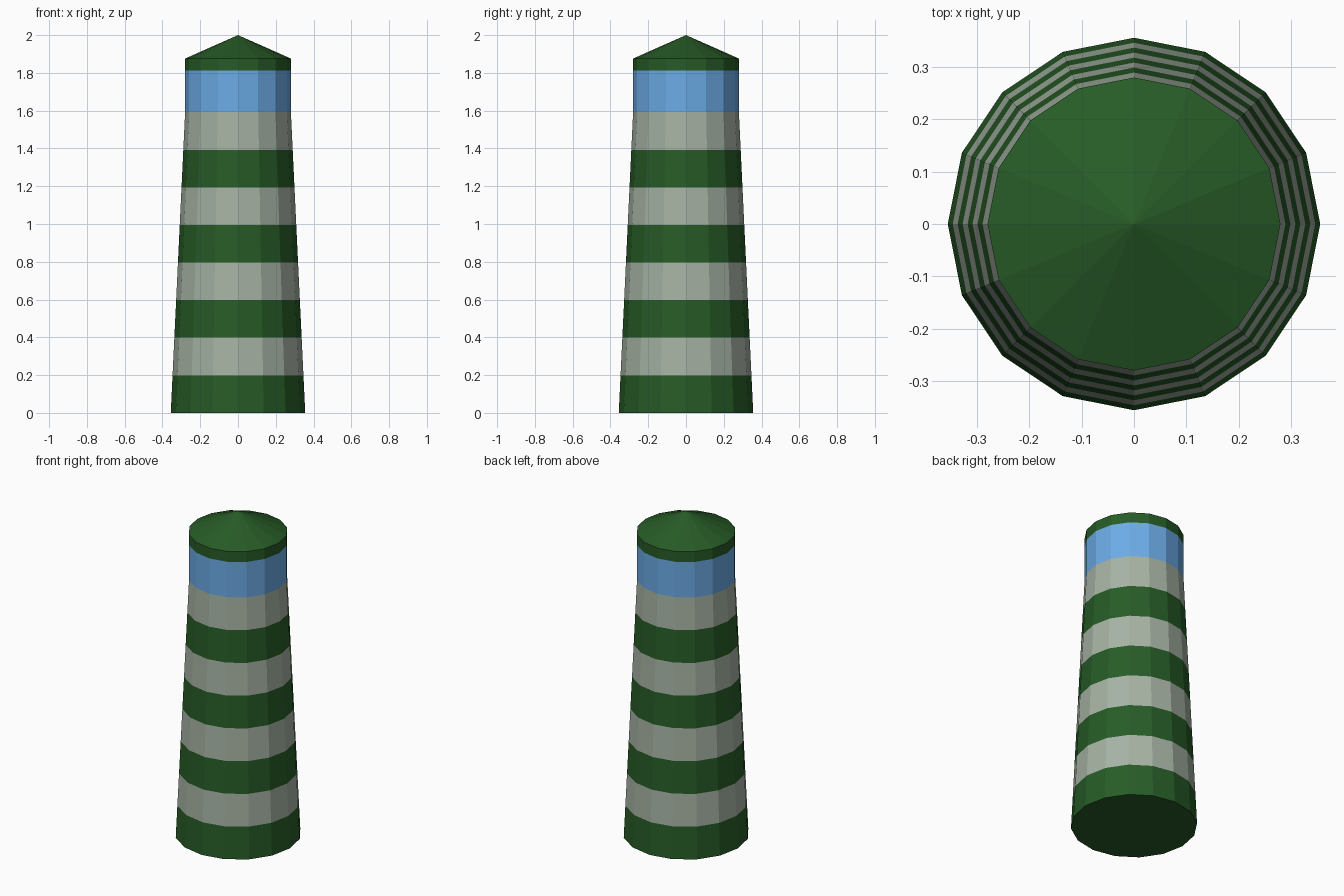
import bpy, bmesh, math

if "Cube" in bpy.data.objects:
    bpy.data.objects.remove(bpy.data.objects["Cube"])

SIDES = 16


def material(name, rgb):
    m = bpy.data.materials.new(name)
    m.diffuse_color = (*rgb, 1.0)
    m.use_nodes = True
    m.node_tree.nodes["Principled BSDF"].inputs["Base Color"].default_value = m.diffuse_color
    return m


green = material("dark green", (0.020, 0.105, 0.020))
pale = material("pale grey", (0.38, 0.45, 0.37))
blue = material("window blue", (0.15, 0.41, 0.80))


def lathe(name, profile, mats, cap_bottom=False):
    """Revolve (radius, z) points; mats gives one material per band."""
    bm = bmesh.new()
    rings = []
    for r, z in profile:
        if r == 0:
            rings.append([bm.verts.new((0, 0, z))] * SIDES)
        else:
            rings.append([bm.verts.new((r * math.cos(math.tau * i / SIDES),
                                        r * math.sin(math.tau * i / SIDES), z))
                          for i in range(SIDES)])
    slots = list(dict.fromkeys(mats))
    for lo, hi, m in zip(rings, rings[1:], mats):
        for i in range(SIDES):
            j = (i + 1) % SIDES
            corners = list(dict.fromkeys((lo[i], lo[j], hi[j], hi[i])))
            bm.faces.new(corners).material_index = slots.index(m)
    if cap_bottom:
        bm.faces.new(rings[0][::-1])
    mesh = bpy.data.meshes.new(name)
    bm.to_mesh(mesh)
    bm.free()
    for m in slots:
        mesh.materials.append(m)
    obj = bpy.data.objects.new(name, mesh)
    bpy.context.collection.objects.link(obj)
    return obj


# Tapered tower with eight alternating stripes
BASE_R, TOP_R, TOWER_H, STRIPES = 0.356, 0.28, 1.592, 8
tower = [(BASE_R + (TOP_R - BASE_R) * k / STRIPES, TOWER_H * k / STRIPES)
         for k in range(STRIPES + 1)]
lathe("striped_tower", tower, [green, pale] * (STRIPES // 2), cap_bottom=True)

# Glazed lantern room
lathe("lantern_room", [(TOP_R, TOWER_H), (TOP_R, 1.812)], [blue])

# Roof: short rim and shallow cone
lathe("roof", [(TOP_R, 1.812), (TOP_R, 1.876), (0, 2.0)], [green, green])
